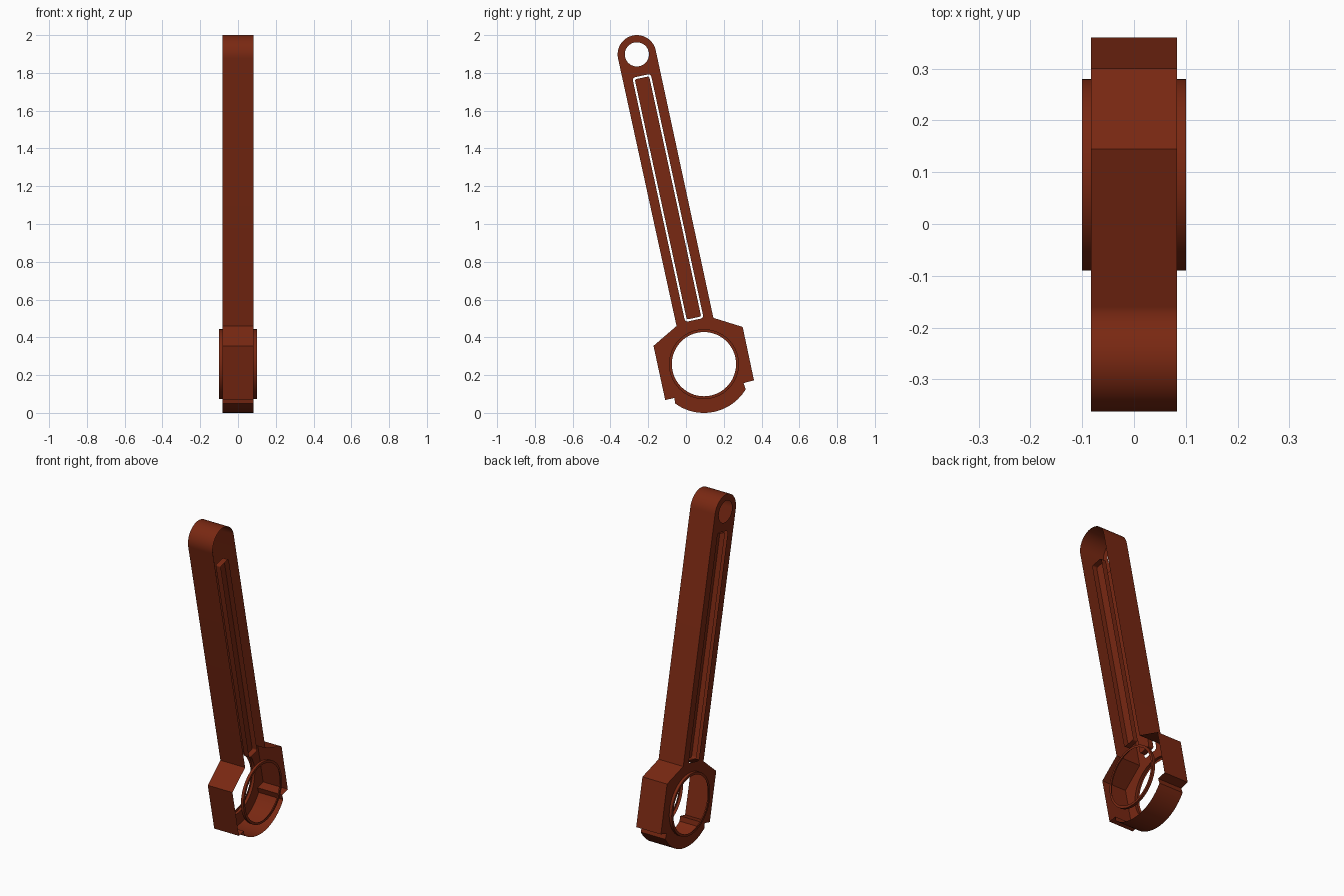
import bpy, bmesh, math
from mathutils import Vector

cube = bpy.data.objects.get("Cube")
if cube:
    bpy.data.objects.remove(cube, do_unlink=True)

# One rust-brown finish
rust = bpy.data.materials.new("rust brown")
rust.use_nodes = True
COLOUR = (0.19, 0.021, 0.006, 1)
rust.diffuse_color = COLOUR
rust.node_tree.nodes["Principled BSDF"].inputs["Base Color"].default_value = COLOUR

# Main dimensions; profiles are (y, z) points swept along x
HALF = 0.083                      # half thickness of the rod
RIM = 0.1                         # half width across the bearing rims
BORE = Vector((0.095, 0.258))     # big end centre
PIN = Vector((-0.26, 1.898))      # small end centre
AXIS = (PIN - BORE).normalized()
SIDE = Vector((AXIS.y, -AXIS.x))  # across the shank, towards +y
TILT = math.atan2(SIDE.y, SIDE.x)


def arc(centre, r, a0, a1, n):
    return [centre + r * Vector((math.cos(a0 + (a1 - a0) * i / n),
                                 math.sin(a0 + (a1 - a0) * i / n))) for i in range(n + 1)]


def circle(centre, r, n=64):
    return arc(centre, r, 0, math.tau, n)[:-1]


def slot(u0, u1, half_w, r):
    """Rounded rectangle lying along the shank, anticlockwise."""
    pts = []
    corners = [(u0 + r, half_w - r, -90), (u1 - r, half_w - r, 0),
               (u1 - r, r - half_w, 90), (u0 + r, r - half_w, 180)]
    for u, v, a in corners:
        a = math.radians(a) + TILT
        pts += arc(BORE + AXIS * u + SIDE * v, r, a, a + math.pi / 2, 5)
    return pts


def loop(bm, pts, x):
    verts = [bm.verts.new((x, p.x, p.y)) for p in pts]
    return verts, [bm.edges.new((verts[i - 1], verts[i])) for i in range(len(verts))]


def sweep(bm, pts, x0, x1):
    """Open wall following a closed profile between two x positions."""
    a, b = loop(bm, pts, x0)[0], loop(bm, pts, x1)[0]
    for i in range(len(a)):
        bm.faces.new((a[i - 1], a[i], b[i], b[i - 1]))


def sheet(bm, loops, x, sign):
    """Flat face at x bounded by the first loop, with the others as holes."""
    edges = [e for pts in loops for e in loop(bm, pts, x)[1]]
    res = bmesh.ops.triangle_fill(bm, edges=edges, use_beauty=True)
    for f in res["geom"]:
        if isinstance(f, bmesh.types.BMFace):
            f.normal_update()
            if f.normal.x * sign < 0:
                f.normal_flip()


def finish(name, bm):
    bmesh.ops.remove_doubles(bm, verts=bm.verts, dist=0.0001)
    me = bpy.data.meshes.new(name)
    bm.to_mesh(me)
    bm.free()
    me.materials.append(rust)
    ob = bpy.data.objects.new(name, me)
    bpy.context.collection.objects.link(ob)
    bpy.ops.object.select_all(action='DESELECT')
    bpy.context.view_layer.objects.active = ob
    ob.select_set(True)
    bpy.ops.object.shade_smooth_by_angle(angle=math.radians(30))


# Outer profile: small end, shoulders, bolt lugs and rounded bearing cap
outline = arc(PIN, 0.102, TILT, TILT + math.pi, 32)
outline += [Vector(p) for p in ((-0.05, 0.46), (-0.172, 0.355), (-0.11, 0.068), (-0.062, 0.079))]
outline += arc(BORE, 0.258, math.radians(234), math.radians(329), 32)
outline += [Vector(p) for p in ((0.305, 0.158), (0.36, 0.172), (0.3, 0.455), (0.145, 0.503))]

bm = bmesh.new()
sweep(bm, outline, -HALF, HALF)
finish("rod_wall", bm)

# Side plate with bore, pin hole and shank slot
bm = bmesh.new()
sheet(bm, [outline, circle(BORE, 0.185), circle(PIN, 0.064), slot(0.239, 1.562, 0.05, 0.016)],
      -HALF, -1)
finish("side_plate", bm)

# Recessed shank pockets and bearing rims on both sides
panel = slot(0.25, 1.551, 0.039, 0.01)
for s, tag in ((1, "left"), (-1, "right")):
    bm = bmesh.new()
    sweep(bm, panel[::-1], s * 0.04, s * (HALF - 0.01))
    sheet(bm, [panel], s * 0.04, s)
    finish("shank_pocket_" + tag, bm)

    bm = bmesh.new()
    sweep(bm, circle(BORE, 0.185), s * HALF, s * RIM)
    sheet(bm, [circle(BORE, 0.185), circle(BORE, 0.17)], s * RIM, s)
    finish("bearing_rim_" + tag, bm)
